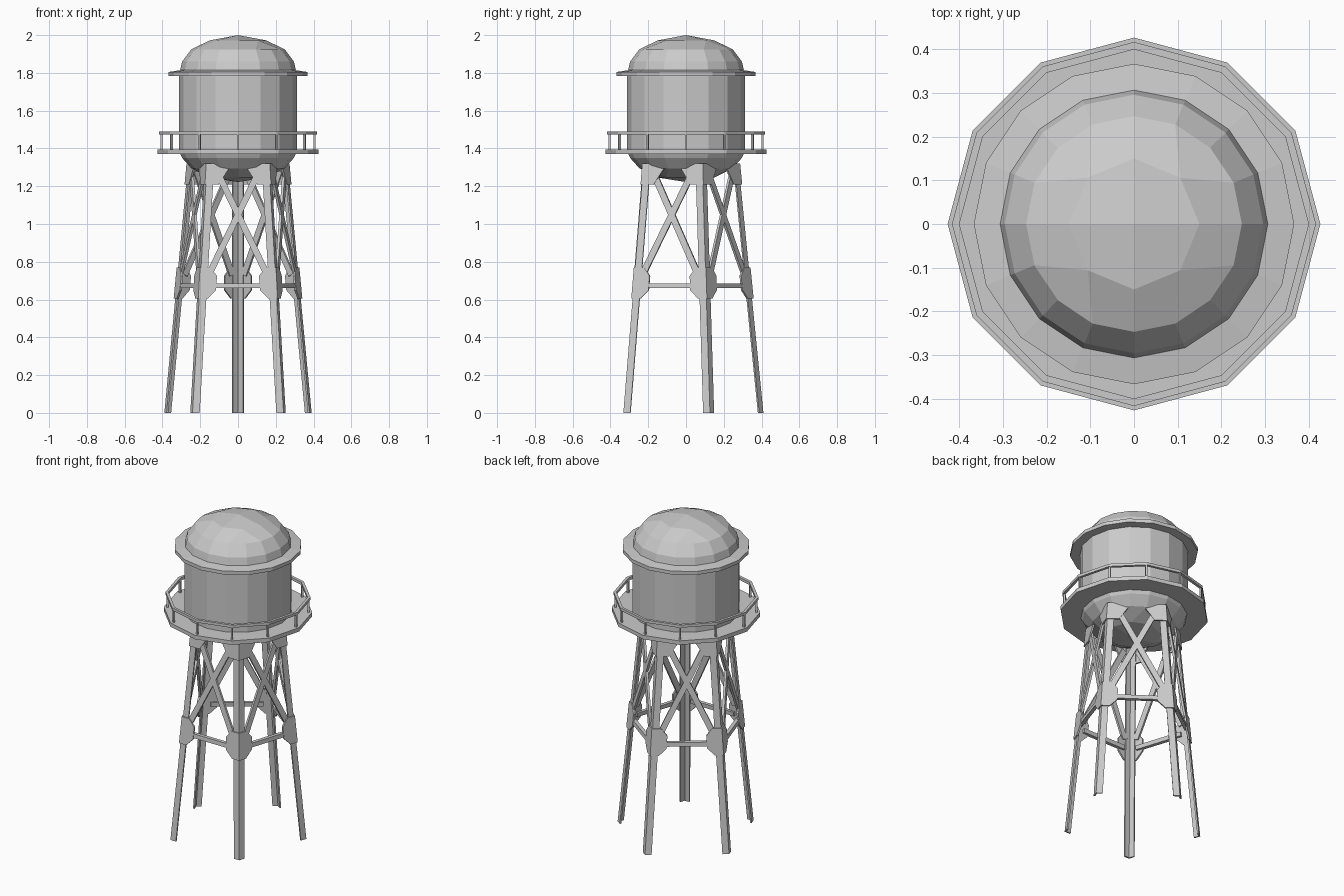
import bpy, bmesh
from math import sin, cos, tan, pi, radians
from mathutils import Vector

if "Cube" in bpy.data.objects:
    bpy.data.objects.remove(bpy.data.objects["Cube"])


def finish(bm, name):
    bmesh.ops.remove_doubles(bm, verts=bm.verts, dist=0.0001)
    bmesh.ops.recalc_face_normals(bm, faces=bm.faces)
    me = bpy.data.meshes.new(name)
    bm.to_mesh(me)
    bm.free()
    ob = bpy.data.objects.new(name, me)
    bpy.context.collection.objects.link(ob)
    return ob


def lathe(bm, profile, n, closed=False):
    rings = [[bm.verts.new((r * cos(2 * pi * i / n), r * sin(2 * pi * i / n), z))
              for i in range(n)] for r, z in profile]
    pairs = list(zip(rings, rings[1:]))
    if closed:
        pairs.append((rings[-1], rings[0]))
    for a, b in pairs:
        for i in range(n):
            j = (i + 1) % n
            bm.faces.new((a[i], a[j], b[j], b[i]))


def grid_cap(bm, rings):
    # 4 x 4 quad cap whose border is a 16-sided ring
    def point(i, j):
        k = max(abs(i), abs(j))
        r, z = rings[k]
        if k == 0:
            return (0, 0, z)
        if abs(i) >= abs(j):
            s, a = (1 if i > 0 else -1), pi / 4 * j / abs(i)
            return (s * r * cos(a), r * sin(a), z)
        s, a = (1 if j > 0 else -1), pi / 4 * i / abs(j)
        return (r * sin(a), s * r * cos(a), z)
    v = {(i, j): bm.verts.new(point(i, j)) for i in range(-2, 3) for j in range(-2, 3)}
    for i in range(-2, 2):
        for j in range(-2, 2):
            bm.faces.new((v[i, j], v[i + 1, j], v[i + 1, j + 1], v[i, j + 1]))


# Tank: domed top, straight wall, bowl bottom
bm = bmesh.new()
lathe(bm, [(.247, 1.925), (.296, 1.86), (.31, 1.80), (.312, 1.78),
           (.312, 1.385), (.296, 1.35), (.247, 1.295)], 16)
grid_cap(bm, [(0, 2.0), (.15, 1.972), (.247, 1.925)])
grid_cap(bm, [(0, 1.222), (.15, 1.246), (.247, 1.295)])
finish(bm, "tank")

# Rim under the dome, walkway and handrail
for name, n, prof in (
        ("roof_rim", 16, [(.30, 1.815), (.367, 1.805), (.367, 1.783), (.30, 1.783)]),
        ("walkway", 12, [(.29, 1.395), (.427, 1.395), (.427, 1.37), (.29, 1.37)]),
        ("handrail", 12, [(.40, 1.49), (.417, 1.49), (.417, 1.473), (.40, 1.473)])):
    bm = bmesh.new()
    lathe(bm, prof, n, closed=True)
    finish(bm, name)

# Handrail posts
for i in range(12):
    a = 2 * pi * i / 12
    bpy.ops.mesh.primitive_cube_add(size=1, location=(.406 * cos(a), .406 * sin(a), 1.435),
                                    rotation=(0, 0, a))
    post = bpy.context.object
    post.name = "rail_post"
    post.scale = (.011, .011, .09)


# Five-sided leg frame
def radius(z):
    return .41 - .10 * z


def half(z):
    return radius(z) * sin(radians(36))


def plate(bm, side, pts, thick, out=0.0):
    # Flat plate in one face of the frame; pts are (sideways, height)
    m = radians(54 + 72 * side)
    d, t = Vector((cos(m), sin(m), 0)), Vector((-sin(m), cos(m), 0))

    def layer(off):
        return [bm.verts.new(d * (radius(z) * cos(radians(36)) + off) + t * u
                             + Vector((0, 0, z))) for u, z in pts]
    a, b = layer(out), layer(out - thick)
    bm.faces.new(a)
    bm.faces.new(b[::-1])
    n = len(pts)
    for i in range(n):
        j = (i + 1) % n
        bm.faces.new((a[i], b[i], b[j], a[j]))


def bar(bm, side, p, q, width, thick, out=0.0):
    p, q = Vector(p), Vector(q)
    e = (q - p).normalized() * width / 2
    w = Vector((-e.y, e.x))
    plate(bm, side, [p + w, q + w, q - w, p - w], thick, out)


legs, gussets, braces, struts = (bmesh.new() for _ in range(4))
upper = [(0, 1.32), (.085, 1.32), (.115, 1.29), (.068, 1.21), (0, 1.21)]
lower = [(0, .77), (.05, .77), (.087, .725), (.087, .65), (.045, .605), (0, .605)]
g = .007
for side in range(5):
    for s in (-1, 1):
        # Angle-iron leg flange
        plate(legs, side, [(s * half(0), 0), (s * half(1.32), 1.32),
                           (s * (half(1.32) - .038), 1.32), (s * (half(0) - .038), 0)], .009)
        # Joint plates
        for shape in (upper, lower):
            plate(gussets, side, [(s * (half(z) - u + (g * tan(radians(36)) if u == 0 else 0)), z)
                                  for u, z in shape], .011, g)
        # Crossing braces
        bar(braces, side, (s * .112, 1.28), (-s * .155, .73), .034, .014, .003)
    # Horizontal strut
    w = half(.67) - .05
    bar(struts, side, (-w, .673), (w, .673), .026, .022, .005)
for bm, name in ((legs, "legs"), (gussets, "joint_plates"),
                 (braces, "cross_braces"), (struts, "horizontal_struts")):
    bmesh.ops.recalc_face_normals(bm, faces=bm.faces)
    finish(bm, name)
